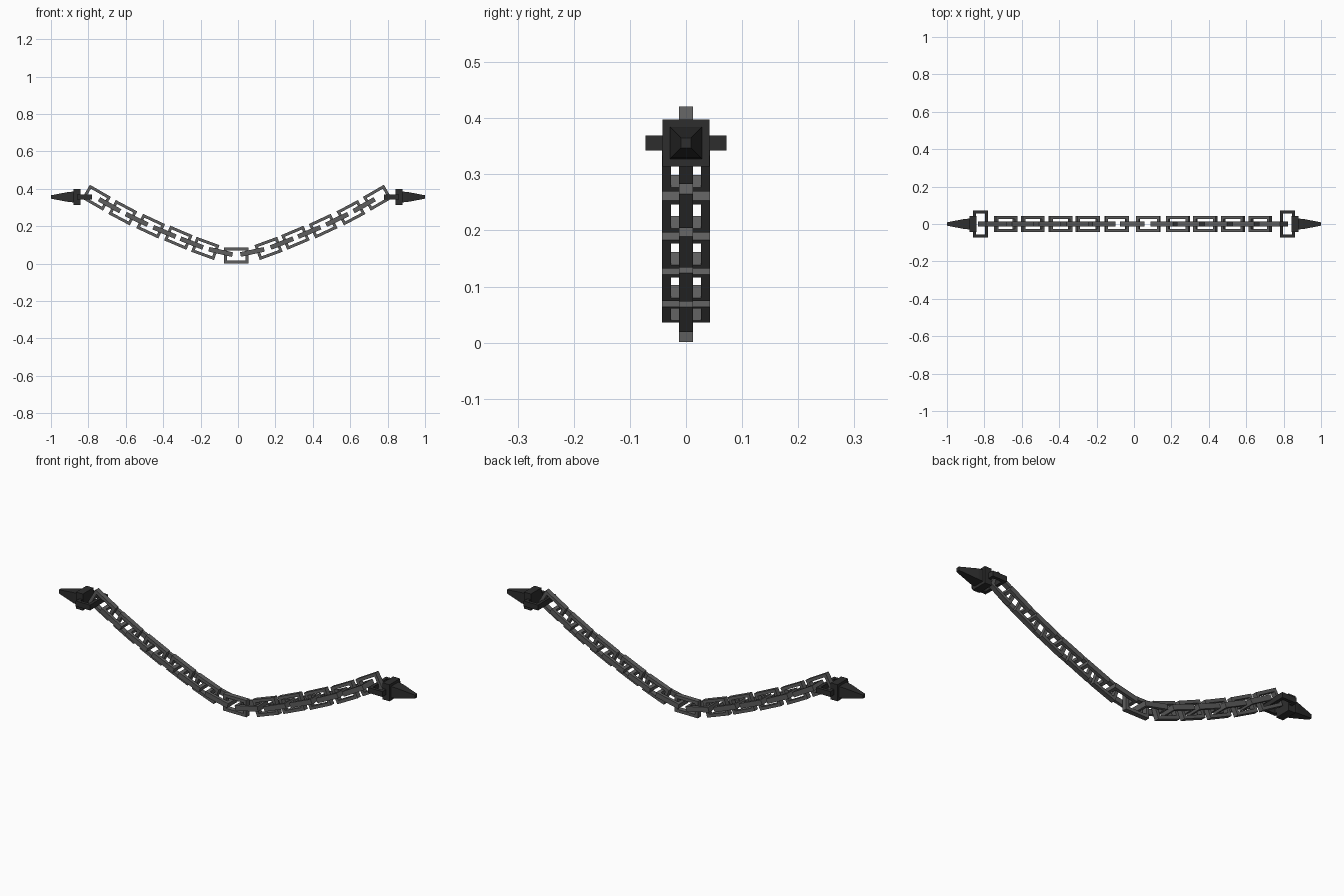
import bpy, bmesh
from math import radians, atan2
from mathutils import Matrix, Vector

if "Cube" in bpy.data.objects:
    bpy.data.objects.remove(bpy.data.objects["Cube"])


def material(name, v):
    m = bpy.data.materials.new(name)
    m.diffuse_color = (v, v, v, 1)
    m.use_nodes = True
    m.node_tree.nodes["Principled BSDF"].inputs["Base Color"].default_value = m.diffuse_color
    return m


STEEL = material("chain_grey", 0.11)
DARK = material("dark_iron", 0.027)


def add_object(name, bm, matrix, mat):
    bmesh.ops.recalc_face_normals(bm, faces=bm.faces)
    mesh = bpy.data.meshes.new(name)
    bm.to_mesh(mesh)
    bm.free()
    mesh.transform(matrix)
    mesh.materials.append(mat)
    obj = bpy.data.objects.new(name, mesh)
    bpy.context.collection.objects.link(obj)


def frame(name, length, width, bar, thick, matrix, mat):
    """Rectangular ring in the local XY plane, with a square-cut bar."""
    bm = bmesh.new()
    rings = []
    for sx, sy in ((1, 1), (-1, 1), (-1, -1), (1, -1)):
        ring = []
        for inset, z in ((0, -1), (bar, -1), (bar, 1), (0, 1)):
            ring.append(bm.verts.new((sx * (length / 2 - inset),
                                      sy * (width / 2 - inset), z * thick / 2)))
        rings.append(ring)
    for i in range(4):
        a, b = rings[i], rings[(i + 1) % 4]
        for j in range(4):
            k = (j + 1) % 4
            bm.faces.new((a[j], a[k], b[k], b[j]))
    add_object(name, bm, matrix, mat)


def square_loft(name, sections, matrix, mat):
    """Square sections (x, half size) joined along local X."""
    bm = bmesh.new()
    rings = [[bm.verts.new((x, sy * r, sz * r))
              for sy, sz in ((1, 1), (-1, 1), (-1, -1), (1, -1))]
             for x, r in sections]
    for a, b in zip(rings, rings[1:]):
        for j in range(4):
            k = (j + 1) % 4
            bm.faces.new((a[j], a[k], b[k], b[j]))
    bm.faces.new(rings[0])
    bm.faces.new(rings[-1])
    add_object(name, bm, matrix, mat)


def link(name, pos, angle, upright):
    m = Matrix.Translation(pos) @ Matrix.Rotation(-angle, 4, 'Y')
    if upright:
        m = m @ Matrix.Rotation(radians(90), 4, 'X')
    frame(name, 0.13, 0.085, 0.0155, 0.025, m, STEEL)


# hanging curve of the upright links: distance from middle, height, tilt
half = [(0.169, 0.081, 20), (0.313, 0.138, 23), (0.461, 0.200, 25),
        (0.610, 0.272, 28), (0.751, 0.352, 30)]
SHIFT = -0.006
points = [(SHIFT - x, z, -a) for x, z, a in reversed(half)]
points += [(-0.01, 0.0435, 0)]
points += [(SHIFT + x, z, a) for x, z, a in half]

# upright links
for i, (x, z, a) in enumerate(points):
    link(f"upright_link_{i + 1}", Vector((x, 0, z)), radians(a), True)

# flat links joining each upright pair
for i, (p, q) in enumerate(zip(points, points[1:])):
    mid = Vector(((p[0] + q[0]) / 2, 0, (p[1] + q[1]) / 2))
    link(f"flat_link_{i + 1}", mid, atan2(q[1] - p[1], q[0] - p[0]), False)

# end fittings: ring, collar and spike, mirrored
for side, turn in (("right", 0), ("left", 180)):
    m = Matrix.Translation((0, 0, 0.356)) @ Matrix.Rotation(radians(turn), 4, 'Z')
    frame(f"{side}_end_ring", 0.08, 0.144, 0.016, 0.027,
          m @ Matrix.Translation((0.821, 0, 0)), DARK)
    square_loft(f"{side}_collar", [(0.842, 0.042), (0.88, 0.042)], m, DARK)
    square_loft(f"{side}_spike", [(0.875, 0.029), (0.905, 0.027), (1.0, 0.009)], m, DARK)
